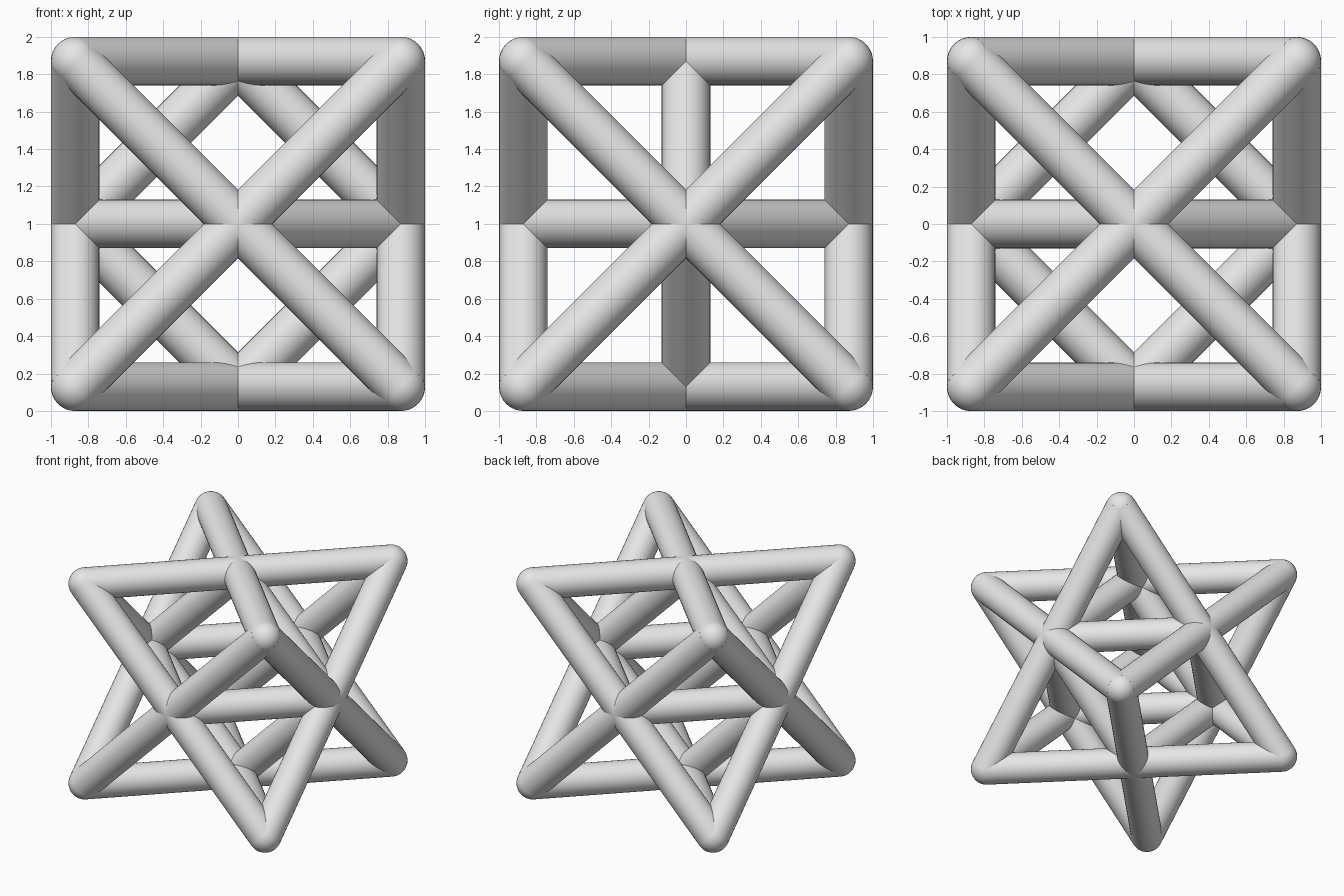
import bpy
import math
from itertools import combinations, product
from mathutils import Vector

cube = bpy.data.objects.get("Cube")
if cube:
    bpy.data.objects.remove(cube, do_unlink=True)

RADIUS = 0.13
HALF = 1 - RADIUS
CENTRE = Vector((0, 0, 1))

grey = bpy.data.materials.new("light grey")
grey.use_nodes = True
grey.diffuse_color = (0.8, 0.8, 0.8, 1)
grey.node_tree.nodes["Principled BSDF"].inputs["Base Color"].default_value = grey.diffuse_color


def finish(name):
    obj = bpy.context.object
    obj.name = name
    obj.data.materials.append(grey)
    bpy.ops.object.shade_smooth_by_angle(angle=math.radians(40))


def bar(name, a, b):
    """Round bar between two points."""
    axis = b - a
    bpy.ops.mesh.primitive_cylinder_add(
        vertices=32, radius=RADIUS, depth=axis.length, location=CENTRE + (a + b) / 2,
        rotation=axis.to_track_quat("Z", "Y").to_euler())
    finish(name)


def ball(name, p):
    """Rounded tip where three bars meet."""
    bpy.ops.mesh.primitive_uv_sphere_add(
        segments=32, ring_count=16, radius=RADIUS, location=CENTRE + p)
    finish(name)


# Two interlocking tetrahedra on alternate corners of a cube
corners = [Vector(c) * HALF for c in product((-1, 1), repeat=3)]
for name, sign in (("upright_tetrahedron", 1), ("inverted_tetrahedron", -1)):
    tips = [c for c in corners if c.x * c.y * c.z * sign > 0]
    for tip in tips:
        ball(name + "_tip", tip)
    for a, b in combinations(tips, 2):
        bar(name + "_bar", a, b)

# Inner braces join each side crossing to the front, back, top and bottom ones
for side in (-HALF, HALF):
    for end in (-HALF, HALF):
        bar("level_brace", Vector((side, 0, 0)), Vector((0, end, 0)))
        bar("upright_brace", Vector((side, 0, 0)), Vector((0, 0, end)))
